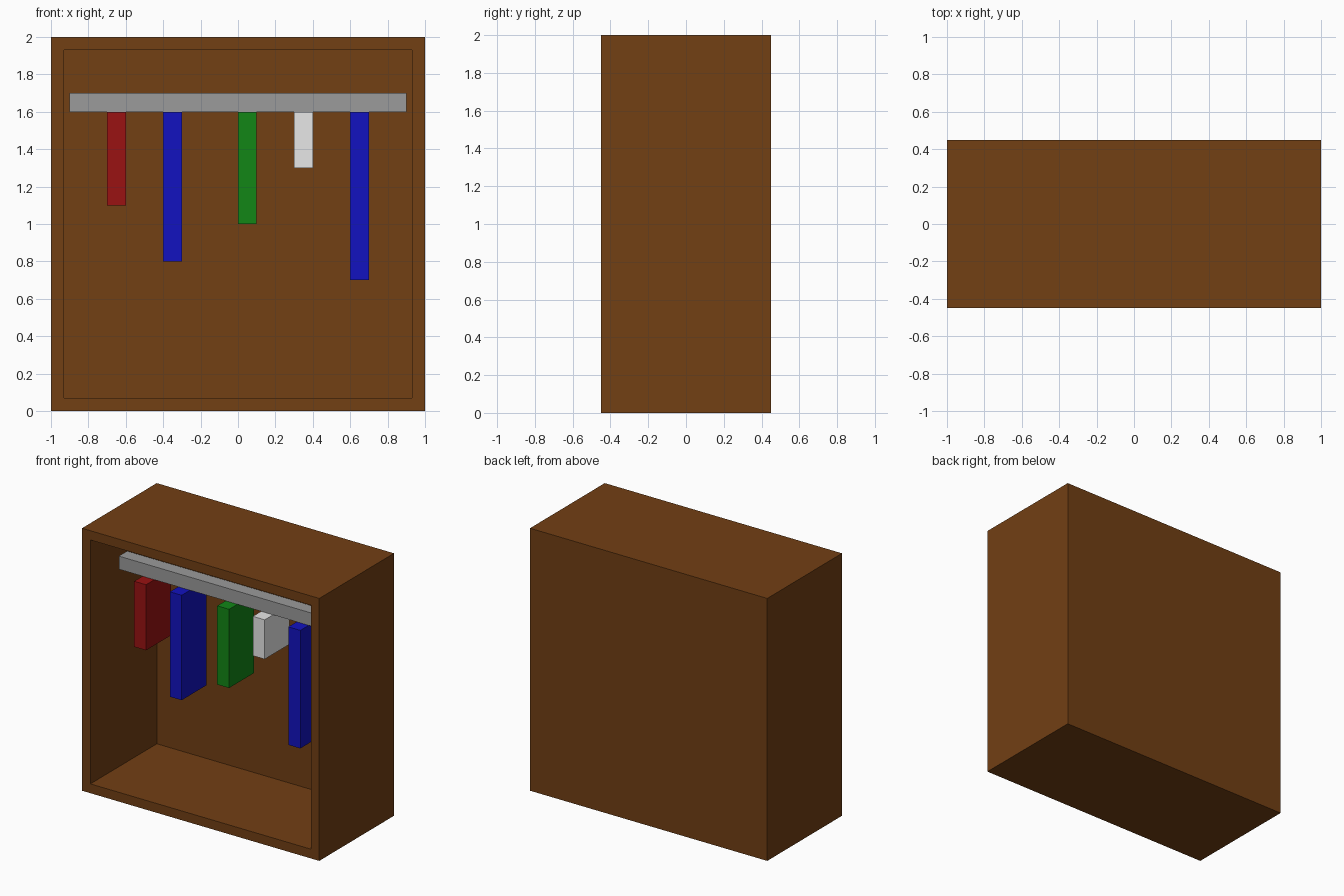
import bpy
import bmesh
from mathutils import Matrix, Vector

cube = bpy.data.objects.get("Cube")
if cube:
    bpy.data.objects.remove(cube, do_unlink=True)


def material(name, rgb):
    mat = bpy.data.materials.new(name)
    mat.use_nodes = True
    mat.diffuse_color = (*rgb, 1.0)
    bsdf = next(n for n in mat.node_tree.nodes if n.type == 'BSDF_PRINCIPLED')
    bsdf.inputs["Base Color"].default_value = (*rgb, 1.0)
    return mat


brown = material("brown wood", (0.168, 0.050, 0.0067))
grey = material("grey metal", (0.327, 0.327, 0.327))
red = material("red cloth", (0.32, 0.006, 0.006))
blue = material("blue cloth", (0.006, 0.006, 0.53))
green = material("green cloth", (0.006, 0.236, 0.008))
white = material("white cloth", (0.80, 0.80, 0.80))


def box(name, low, high, mat, hollow=0.0):
    """Box between two corners; hollow cuts an open front with that wall thickness."""
    low, high = Vector(low), Vector(high)
    bm = bmesh.new()
    bmesh.ops.create_cube(bm, size=1.0)
    size = high - low
    bmesh.ops.transform(
        bm, verts=bm.verts,
        matrix=Matrix.Translation((low + high) / 2) @ Matrix.Diagonal((*size, 1.0)))
    if hollow:
        front = min(bm.faces, key=lambda f: f.calc_center_median().y)
        bmesh.ops.inset_region(bm, faces=[front], thickness=hollow)
        floor = bmesh.ops.extrude_discrete_faces(bm, faces=[front])["faces"]
        bmesh.ops.translate(bm, verts=floor[0].verts, vec=(0, size.y - hollow, 0))
        bmesh.ops.recalc_face_normals(bm, faces=bm.faces)
    mesh = bpy.data.meshes.new(name)
    bm.to_mesh(mesh)
    bm.free()
    mesh.materials.append(mat)
    obj = bpy.data.objects.new(name, mesh)
    bpy.context.collection.objects.link(obj)
    return obj


# Open-fronted cabinet
box("wardrobe_body", (-1, -0.45, 0), (1, 0.45, 2), brown, hollow=0.1)

# Rail between the side walls
box("hanging_rail", (-0.9, -0.15, 1.6), (0.9, -0.05, 1.7), grey)

# Garments hanging under the rail: name, right edge x, hem height, colour
garments = [
    ("red_shirt", -0.7, 1.1, red),
    ("blue_coat", -0.4, 0.8, blue),
    ("green_shirt", 0.0, 1.0, green),
    ("white_top", 0.3, 1.3, white),
    ("long_blue_coat", 0.6, 0.7, blue),
]
for name, x, hem, mat in garments:
    box(name, (x, -0.25, hem), (x + 0.1, 0.05, 1.6), mat)
